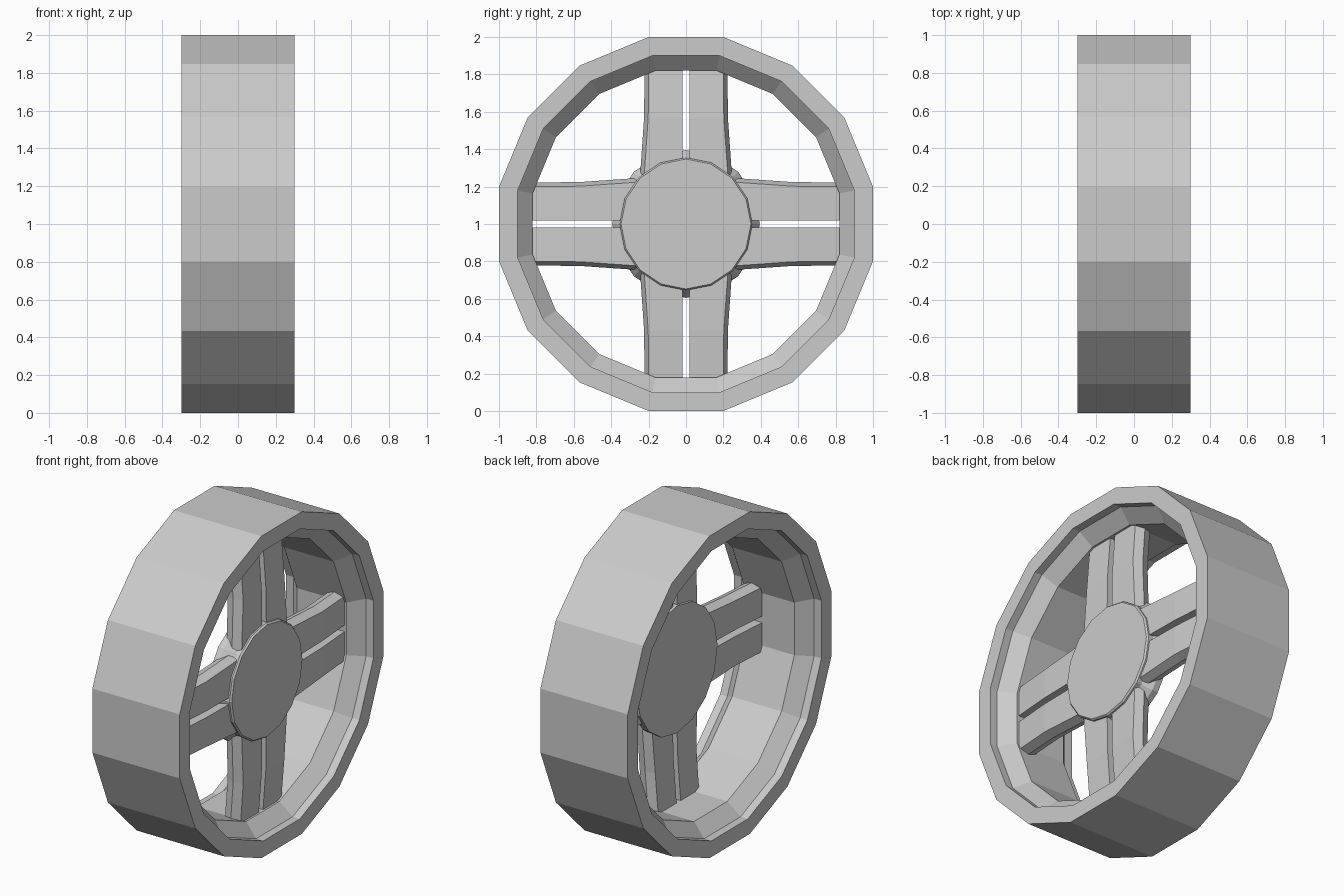
import bpy, bmesh
from math import cos, sin, pi
from mathutils import Matrix

if "Cube" in bpy.data.objects:
    bpy.data.objects.remove(bpy.data.objects["Cube"])

SIDES = 16


def finish(name, bm):
    bmesh.ops.recalc_face_normals(bm, faces=bm.faces)
    mesh = bpy.data.meshes.new(name)
    bm.to_mesh(mesh)
    bm.free()
    obj = bpy.data.objects.new(name, mesh)
    bpy.context.collection.objects.link(obj)
    obj.location.z = 1
    return obj


def loft(bm, rings, closed=False):
    """Bridge equal-length rings of points; cap the ends unless closed."""
    loops = [[bm.verts.new(p) for p in ring] for ring in rings]
    n = len(loops[0])
    pairs = list(zip(loops, loops[1:]))
    if closed:
        pairs.append((loops[-1], loops[0]))
    else:
        bm.faces.new(loops[0])
        bm.faces.new(loops[-1])
    for a, b in pairs:
        for i in range(n):
            j = (i + 1) % n
            bm.faces.new((a[i], a[j], b[j], b[i]))


def ring(x, r, phase):
    """Polygon about the wheel axis."""
    return [(x, r * cos(2 * pi * i / SIDES + phase), r * sin(2 * pi * i / SIDES + phase))
            for i in range(SIDES)]


# Rim with a stepped, sloping lip on both sides (radii across flats)
half = [(0.30, 1.0), (0.30, 0.90), (0.25, 0.90), (0.17, 0.82)]
profile = half + [(-x, r) for x, r in reversed(half)]
bm = bmesh.new()
loft(bm, [ring(x, r / cos(pi / SIDES), pi / SIDES) for x, r in profile], closed=True)
finish("rim", bm)

# Hub body, tapering toward the raised cap
bm = bmesh.new()
loft(bm, [ring(x, r, 0) for x, r in [(0.06, 0.395), (0.10, 0.395), (0.165, 0.35)]])
finish("hub", bm)

# Hub cap with a small chamfer
bm = bmesh.new()
loft(bm, [ring(x, r, 0) for x, r in [(0.15, 0.355), (0.19, 0.355), (0.20, 0.347)]])
finish("hub_cap", bm)

# Paired spokes: stations of (radius, front x, back x, outer half width)
stations = [(0.24, 0.182, 0.08, 0.225), (0.57, 0.177, 0.07, 0.202), (0.83, 0.157, 0.05, 0.20)]
for k in range(4):
    bm = bmesh.new()
    for side in (1, -1):
        rings = []
        for r, front, back, w in stations:
            section = [(front, 0.02), (front, w), ((front + back) / 2, w + 0.022),
                       (back, w), (back, 0.02)]
            rings.append([(x, side * y, r) for x, y in section])
        loft(bm, rings)
    bmesh.ops.rotate(bm, verts=bm.verts, cent=(0, 0, 0), matrix=Matrix.Rotation(k * pi / 2, 3, 'X'))
    finish(f"spoke_pair_{k + 1}", bm)
